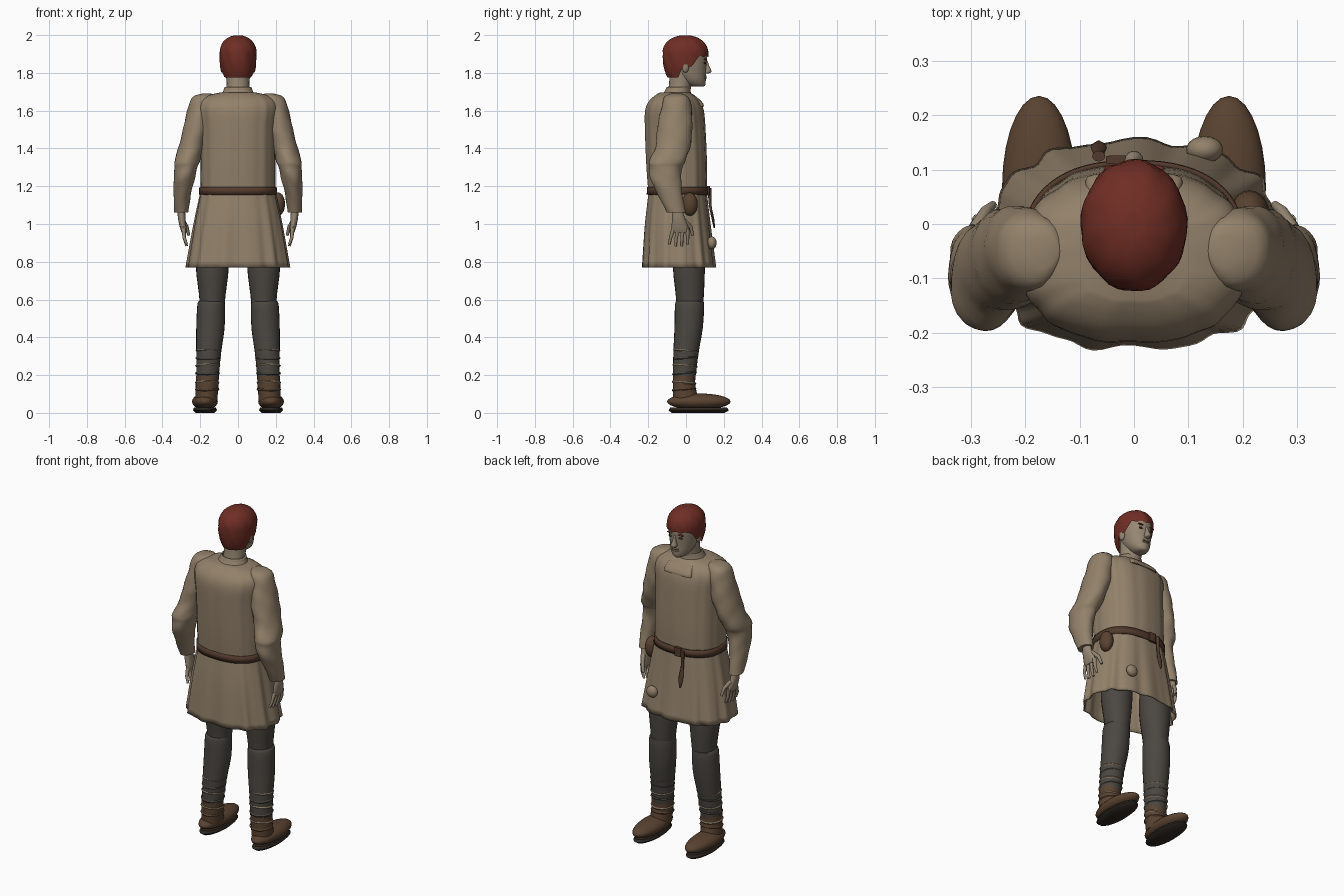
import bpy, bmesh, math, random
from mathutils import Vector

random.seed(4)
if bpy.data.objects.get("Cube"):
    bpy.data.objects.remove(bpy.data.objects["Cube"])


def material(name, rgb):
    m = bpy.data.materials.new(name)
    m.use_nodes = True
    m.diffuse_color = (*rgb, 1)
    m.node_tree.nodes["Principled BSDF"].inputs["Base Color"].default_value = (*rgb, 1)
    return m


CLOTH = material("tunic linen", (0.29, 0.22, 0.145))
SKIN = material("skin", (0.30, 0.24, 0.17))
HAIR = material("red hair", (0.16, 0.027, 0.018))
HOSE = material("grey hose", (0.07, 0.063, 0.053))
SHOE = material("shoe leather", (0.10, 0.055, 0.03))
BELT = material("belt leather", (0.085, 0.042, 0.026))
SOLE = material("dark sole", (0.03, 0.022, 0.016))
WRAP = material("wrap cord", (0.23, 0.17, 0.11))


def finish(bm, name, mat, angle=50):
    bmesh.ops.recalc_face_normals(bm, faces=bm.faces)
    me = bpy.data.meshes.new(name)
    bm.to_mesh(me)
    bm.free()
    me.materials.append(mat)
    ob = bpy.data.objects.new(name, me)
    bpy.context.collection.objects.link(ob)
    bpy.ops.object.select_all(action="DESELECT")
    ob.select_set(True)
    bpy.context.view_layer.objects.active = ob
    bpy.ops.object.shade_smooth_by_angle(angle=math.radians(angle))
    return ob


def skin_grid(bm, rows, cap_start, cap_end):
    rows = [[bm.verts.new(p) for p in row] for row in rows]
    for a, b in zip(rows, rows[1:]):
        for i in range(len(a)):
            k = (i + 1) % len(a)
            bm.faces.new((a[i], a[k], b[k], b[i]))
    if cap_start:
        bm.faces.new(rows[0])
    if cap_end:
        bm.faces.new(rows[-1])


def spline(keys, steps):
    """Smooth in-between values for a list of ring settings."""
    out = []
    for i in range(len(keys) - 1):
        p = [keys[max(0, min(len(keys) - 1, i + d))] for d in (-1, 0, 1, 2)]
        for s in range(steps):
            t = s / steps
            out.append([b + t / 2 * (c - a + t * (2 * a - 5 * b + 4 * c - d + t * (3 * (b - c) + d - a)))
                        for a, b, c, d in zip(*p)])
    return out + [list(keys[-1])]


def loft(name, rings, mat, n=24, power=2, side=1, steps=3, caps=(True, True), fold=None):
    """Rings are x, y, z, half width, half depth."""
    rows = []
    for x, y, z, rx, ry in spline(rings, steps):
        row = []
        for i in range(n):
            a = math.tau * i / n
            f = 1 + (fold(a, z) if fold else 0)
            c, s = [math.copysign(abs(v) ** (2 / power), v) for v in (math.cos(a), math.sin(a))]
            row.append((side * (x + rx * c * f), y + ry * s * f, z))
        rows.append(row)
    bm = bmesh.new()
    skin_grid(bm, rows, *caps)
    return finish(bm, name, mat)


def ball(name, at, size, mat, seg=20):
    bm = bmesh.new()
    bmesh.ops.create_uvsphere(bm, u_segments=seg, v_segments=seg // 2, radius=1)
    for v in bm.verts:
        v.co = Vector(at) + Vector(size) * v.co
    return finish(bm, name, mat)


def tube(name, points, radius, mat):
    """Rounded, tapering tube along a short path."""
    cu = bpy.data.curves.new(name, "CURVE")
    cu.dimensions = "3D"
    cu.bevel_depth = radius
    cu.bevel_resolution = 2
    cu.use_fill_caps = True
    sp = cu.splines.new("POLY")
    sp.points.add(len(points) - 1)
    for i, p in enumerate(points):
        sp.points[i].co = (*p, 1)
        sp.points[i].radius = 1 - 0.4 * i / (len(points) - 1)
    cu.materials.append(mat)
    ob = bpy.data.objects.new(name, cu)
    bpy.context.collection.objects.link(ob)


# Tunic: body with soft pleats, flared skirt open below
def pleats(a, z):
    return (0.010 + 0.055 * max(0, 1.17 - z)) * (math.sin(13 * a) + 0.5 * math.sin(21 * a + 1)) * 0.8


loft("tunic_body", [(0, -.045, 1.15, .197, .153), (0, -.05, 1.3, .198, .16), (0, -.058, 1.5, .2, .16),
                    (0, -.062, 1.6, .21, .155), (0, -.062, 1.65, .2, .135), (0, -.06, 1.68, .16, .105),
                    (0, -.06, 1.695, .1, .08)], CLOTH, 96, 2.4, fold=pleats)
skirt = loft("tunic_skirt", [(0, -.045, 1.17, .198, .153), (0, -.045, 1.0, .232, .172),
                             (0, -.038, .77, .27, .192)], CLOTH, 120, 2.4, steps=5, caps=(False, False), fold=pleats)
skirt.modifiers.new("thickness", "SOLIDIFY").thickness = 0.006
collar = loft("collar", [(0, -.055, 1.675, .095, .085), (0, -.045, 1.7, .08, .07), (0, -.04, 1.725, .071, .063)],
              CLOTH, 32, caps=(False, False))
collar.modifiers.new("thickness", "SOLIDIFY").thickness = 0.008
loft("chest_flap", [(0, .072, 1.622, .09, .022), (0, .07, 1.64, .088, .02), (0, .035, 1.675, .075, .02)], CLOTH, 24, 4)
ball("skirt_knot", (.13, .137, .9), (.034, .025, .034), CLOTH)

# Belt, buckle, hanging strap and pouch
belt = loft("belt", [(0, -.045, 1.155, .206, .163), (0, -.045, 1.197, .205, .162)], BELT, 64, 2.4,
            steps=1, caps=(False, False))
belt.modifiers.new("thickness", "SOLIDIFY").thickness = 0.01
loft("buckle", [(-.03, .118, 1.15, .022, .008), (-.03, .118, 1.202, .022, .008)], BELT, 16, 6, steps=1)
loft("belt_tail", [(-.065, .125, 1.19, .012, .01), (-.065, .128, 1.1, .009, .007), (-.065, .142, 1.03, .015, .007),
                   (-.065, .15, .98, .004, .004)], BELT, 12)
ball("pouch", (.213, .02, 1.105), (.036, .042, .062), SHOE)

# Arms, hands, legs and feet
for side, tag in ((1, "left"), (-1, "right")):
    loft(tag + "_sleeve", [(.165, -.05, 1.69, .025, .03), (.185, -.05, 1.67, .06, .065), (.2, -.052, 1.6, .068, .082),
                           (.222, -.06, 1.5, .07, .093), (.25, -.072, 1.4, .066, .092), (.271, -.1, 1.33, .067, .096),
                           (.276, -.108, 1.3, .06, .088), (.284, -.108, 1.24, .056, .082),
                           (.295, -.085, 1.16, .046, .066), (.3, -.052, 1.06, .037, .05)], CLOTH, 28, side=side,
         fold=lambda a, z: .025 * math.sin(3 * a + 60 * z) + .015 * math.sin(5 * a - 35 * z))
    loft(tag + "_palm", [(.3, -.045, 1.08, .02, .026), (.298, -.04, 1.03, .02, .034), (.29, -.032, .98, .017, .044),
                         (.286, -.03, .955, .012, .042)], SKIN, 16, side=side)
    for i in range(4):
        y = -.065 + .024 * i
        low = .9 - .018 * math.sin(math.pi * (i + .5) / 4)
        tube(f"{tag}_finger_{i + 1}", [(side * .288, y, .975), (side * .285, y * 1.25, .93),
                                       (side * .272, y * 1.35, low)], .0115, SKIN)
    tube(tag + "_thumb", [(side * .293, -.01, 1.02), (side * .272, .025, .985), (side * .26, .035, .94)], .013, SKIN)
    loft(tag + "_thigh", [(.136, .015, .95, .085, .08), (.136, .015, .78, .088, .085), (.136, .02, .63, .071, .075),
                          (.137, .02, .57, .066, .07)], HOSE, side=side)
    loft(tag + "_shin", [(.14, .02, .592, .062, .066), (.142, .019, .575, .073, .077), (.146, .014, .45, .075, .075),
                         (.155, 0, .32, .066, .067), (.162, -.01, .18, .059, .059)], HOSE, side=side)
    loft(tag + "_ankle_boot", [(.162, -.01, .195, .061, .06), (.164, -.01, .14, .06, .06),
                               (.168, .0, .06, .058, .07)], SHOE, side=side)
    for i, z in enumerate((.125, .16, .21, .25, .29, .33)):
        r = .061 + .025 * max(0, z - .17)
        ring = loft(f"{tag}_wrap_{i + 1}", [(.163 - .05 * max(0, z - .18), -.01 + .07 * max(0, z - .18), z + dz, r + dr, r + dr)
                                            for dz, dr in ((-.006, 0), (0, .004), (.006, 0))],
                    WRAP if i % 2 else HOSE if i > 1 else SHOE, side=side, steps=1, caps=(False, False))
        for v in ring.data.vertices:
            v.co.z += .08 * (v.co.y + .01) * (-1) ** i
    ball(tag + "_shoe", (side * .175, .068, .06), (.068, .168, .043), SHOE, 28)
    loft(tag + "_sole", [(.175, .065, 0, .05, .14), (.175, .067, .014, .064, .16), (.175, .067, .028, .058, .15)],
         SOLE, 28, side=side, steps=1)

# Neck and head
loft("neck", [(0, -.045, 1.66, .065, .06), (0, -.03, 1.74, .06, .06), (0, -.02, 1.83, .062, .065)], SKIN)
loft("head", [(0, .062, 1.727, .022, .032), (0, .052, 1.737, .04, .05), (0, .035, 1.765, .06, .07),
              (0, .018, 1.81, .074, .088), (0, .01, 1.86, .082, .1), (0, .004, 1.91, .084, .104),
              (0, 0, 1.96, .06, .08)], SKIN, 32)
loft("nose", [(0, .108, 1.797, .012, .012), (0, .115, 1.807, .018, .02), (0, .108, 1.835, .01, .016),
              (0, .104, 1.865, .008, .01)], SKIN, 12)
for side, tag in ((1, "left"), (-1, "right")):
    ball(tag + "_ear", (side * .083, -.003, 1.835), (.012, .02, .034), SKIN, 14)
    ball(tag + "_eye", (side * .033, .1, 1.852), (.014, .006, .006), SOLE, 12)
    ball(tag + "_brow", (side * .034, .102, 1.872), (.022, .007, .004), HAIR, 12)
for tag, z in (("upper", 1.782), ("lower", 1.772)):
    ball(tag + "_lip", (0, .099, z), (.024, .01, .006), SKIN, 12)
ball("mouth_line", (0, .1045, 1.777), (.02, .005, .0015), BELT, 12)


# Hair cap: hairline falls from brow to temples and nape
def hairline(a):
    s = math.sin(a)
    if s > .6:
        return 1.888 + .005 * math.sin(12 * a)
    if s > -.1:
        return 1.835 + .053 * max(0, (s - .3) / .3)
    return 1.775 + .06 * max(0, 1 - (-.1 - s) / .3)


rows, count, levels = [], 64, 18
for j in range(levels + 1):
    row = []
    for i in range(count):
        a = math.tau * i / count
        z0 = hairline(a)
        z = z0 + (1.998 - z0) * math.sin(j / levels * math.pi / 2)
        h = (z - 1.9) / (.1 if z > 1.9 else .22)
        r = max(.02, 1 - abs(h) ** 2.3) ** (.5 if h > 0 else .8)
        r *= 1 + .012 * math.sin(9 * a + 40 * z) + random.uniform(-.008, .008)
        row.append((.098 * r * math.cos(a), -.003 + .121 * r * math.sin(a), z))
    rows.append(row)
bm = bmesh.new()
skin_grid(bm, rows, False, True)
finish(bm, "hair", HAIR, 60)
